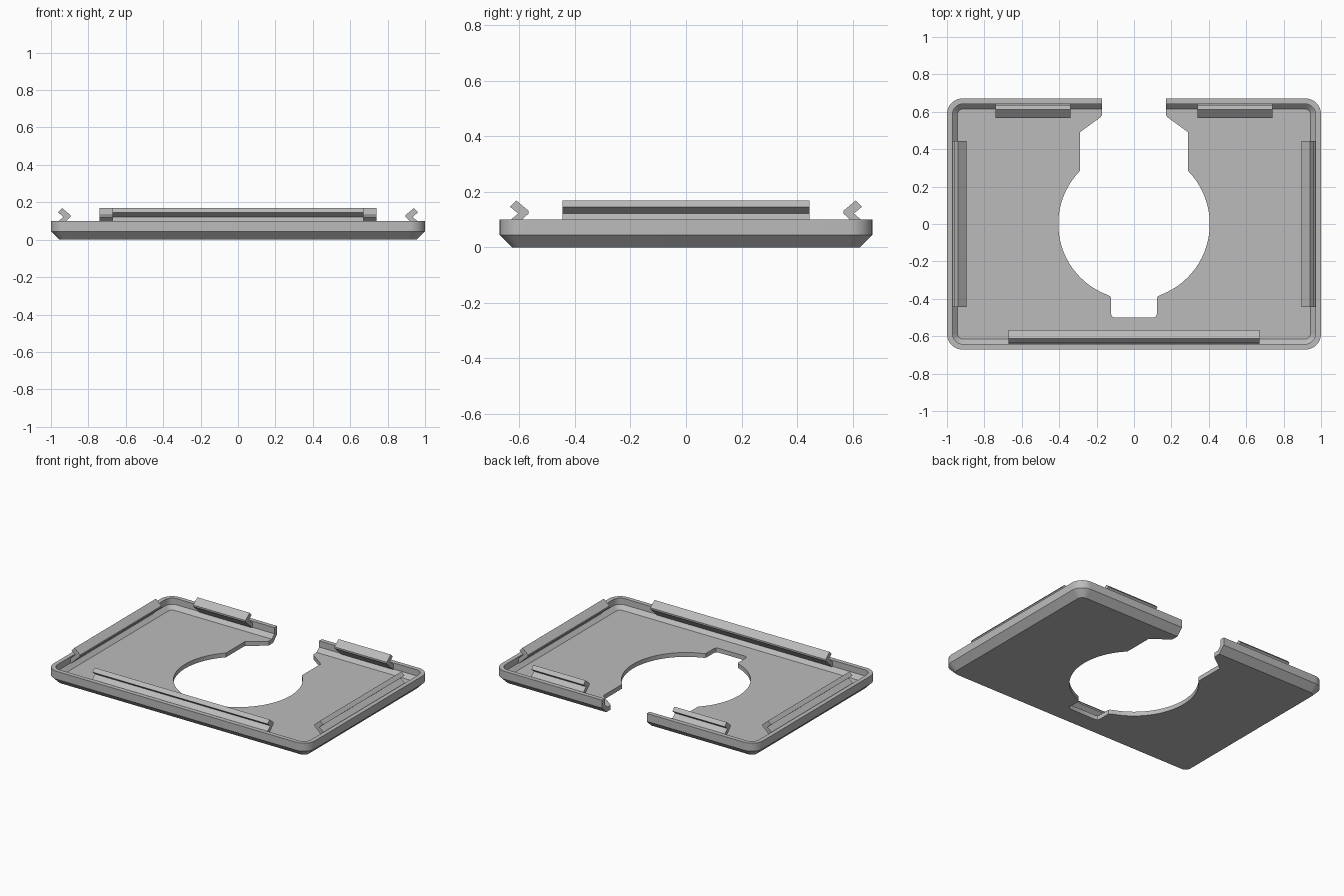
import bpy
import bmesh
from math import sin, cos, pi, asin, radians
from mathutils import Matrix, Vector

cube = bpy.data.objects.get("Cube")
if cube:
    bpy.data.objects.remove(cube, do_unlink=True)

HALF_X, HALF_Y, HEIGHT = 1.0, 0.672, 0.10
CHAMFER, WALL, CORNER = 0.045, 0.03, 0.085

grey = bpy.data.materials.new("plain grey")
grey.use_nodes = True
grey.diffuse_color = (0.5, 0.5, 0.5, 1)
grey.node_tree.nodes["Principled BSDF"].inputs["Base Color"].default_value = (0.5, 0.5, 0.5, 1)


def make_object(name, bm):
    bmesh.ops.recalc_face_normals(bm, faces=bm.faces[:])
    mesh = bpy.data.meshes.new(name)
    bm.to_mesh(mesh)
    bm.free()
    mesh.materials.append(grey)
    obj = bpy.data.objects.new(name, mesh)
    bpy.context.collection.objects.link(obj)
    return obj


def activate(obj):
    bpy.ops.object.select_all(action='DESELECT')
    obj.select_set(True)
    bpy.context.view_layer.objects.active = obj


def loft(name, rings):
    """Skin a stack of closed rings and cap both ends."""
    bm = bmesh.new()
    loops = [[bm.verts.new(p) for p in ring] for ring in rings]
    for a, b in zip(loops, loops[1:]):
        for i in range(len(a)):
            j = (i + 1) % len(a)
            bm.faces.new((a[i], a[j], b[j], b[i]))
    bm.faces.new(loops[0])
    bm.faces.new(loops[-1])
    return make_object(name, bm)


def rounded_ring(inset, z, steps=8):
    r = CORNER - inset
    points = []
    for k, (sx, sy) in enumerate([(1, 1), (-1, 1), (-1, -1), (1, -1)]):
        for i in range(steps + 1):
            a = (k + i / steps) * pi / 2
            points.append((sx * (HALF_X - CORNER) + r * cos(a),
                           sy * (HALF_Y - CORNER) + r * sin(a), z))
    return points


# Shallow tray: chamfered outside, matching chamfer inside
tray = loft("tray", [
    rounded_ring(CHAMFER, 0),
    rounded_ring(0, CHAMFER),
    rounded_ring(0, HEIGHT),
    rounded_ring(WALL, HEIGHT),
    rounded_ring(WALL, CHAMFER + 0.012),
    rounded_ring(WALL + 0.027, WALL),
])

# Opening: round hole, front notch and a neck running out through the back wall
RADIUS = 0.405
low, high = -pi / 2 + asin(0.145 / RADIUS), pi / 2 - asin(0.29 / RADIUS)
half = [(0.105, -0.50), (0.117, -0.495), (0.122, -0.483), (0.122, -0.395), (0.13, -0.385)]
for i in range(25):
    a = low + (high - low) * i / 24
    half.append((RADIUS * cos(a), RADIUS * sin(a)))
half += [(0.29, 0.49), (0.18, 0.57), (0.171, 0.583), (0.17, 0.8)]
outline = half + [(-x, y) for x, y in reversed(half)]
cutter = loft("opening_cutter", [[(x, y, z) for x, y in outline] for z in (-0.1, 0.3)])
cutter.hide_render = True
activate(tray)
cut = tray.modifiers.new("opening", 'BOOLEAN')
cut.operation = 'DIFFERENCE'
cut.solver = 'EXACT'
cut.object = cutter
bpy.ops.object.modifier_apply(modifier=cut.name)
bpy.data.objects.remove(cutter, do_unlink=True)
activate(tray)
bpy.ops.object.shade_smooth_by_angle(angle=radians(30))

# Snap clips: a chevron profile as (distance in from the wall, height)
CLIP = [(-0.005, 0.085), (0.012, 0.10), (0.037, 0.122), (0.008, 0.146), (0.03, 0.169),
        (0.074, 0.132), (0.074, 0.121), (0.051, 0.10), (-0.005, 0.047)]


def clip(name, wall_distance, angle, start, end):
    """Extrude the profile along the front wall, then turn it to its side."""
    turn = Matrix.Rotation(angle, 3, 'Z')
    loft(name, [[turn @ Vector((x, d - wall_distance, z)) for d, z in CLIP]
                for x in (start, end)])


IN_Y, IN_X = HALF_Y - WALL, HALF_X - WALL
clip("front_clip", IN_Y, 0, -0.67, 0.67)
clip("left_clip", IN_X, pi / 2, -0.445, 0.445)
clip("right_clip", IN_X, -pi / 2, -0.445, 0.445)
clip("back_left_clip", IN_Y, pi, -0.74, -0.34)
clip("back_right_clip", IN_Y, pi, 0.34, 0.74)
